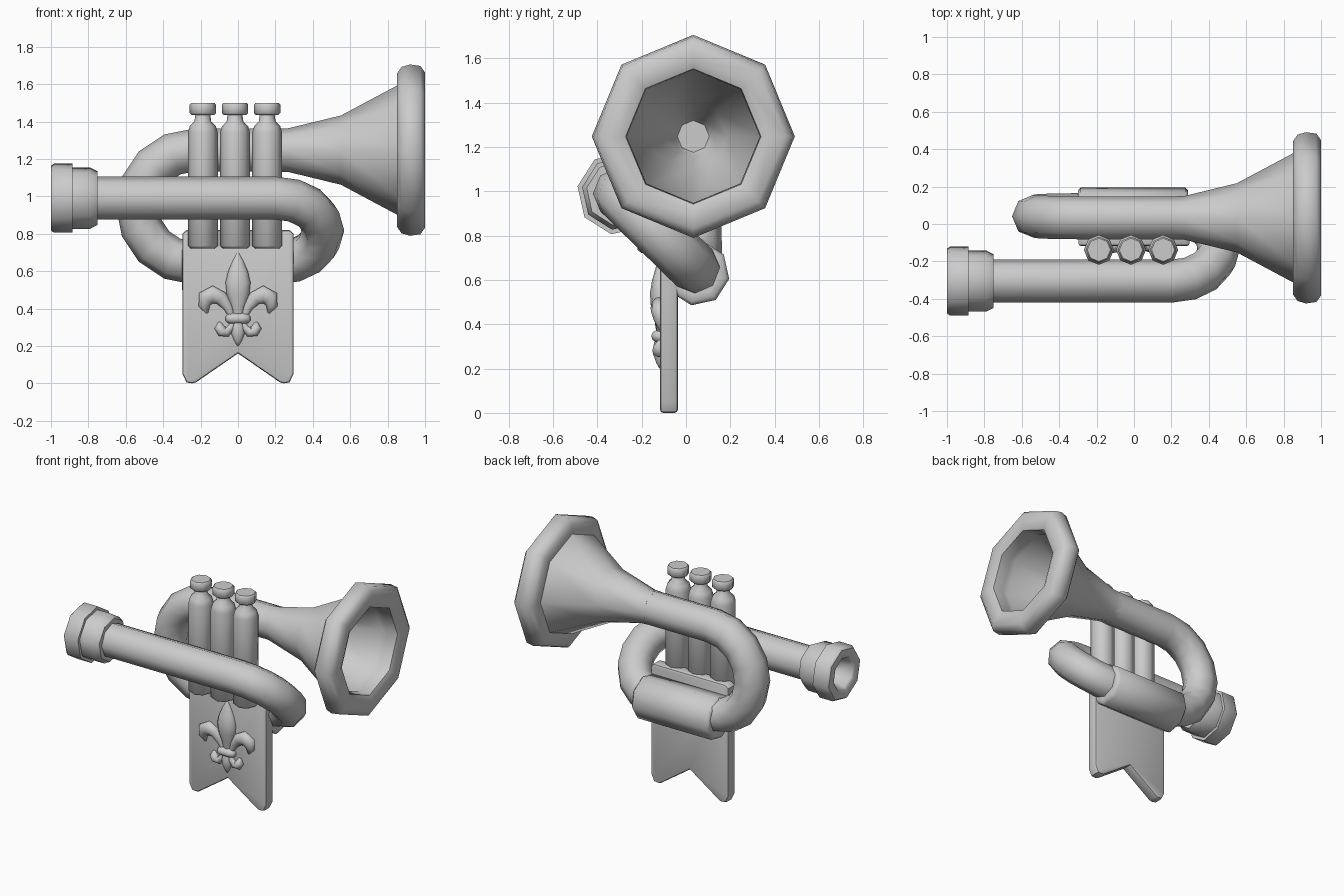
import bpy, bmesh, math
from mathutils import Vector

if "Cube" in bpy.data.objects:
    bpy.data.objects.remove(bpy.data.objects["Cube"])

X, Y, Z = Vector((1, 0, 0)), Vector((0, 1, 0)), Vector((0, 0, 1))


def finish(name, bm, angle=50):
    bmesh.ops.recalc_face_normals(bm, faces=bm.faces[:])
    me = bpy.data.meshes.new(name)
    bm.to_mesh(me)
    bm.free()
    ob = bpy.data.objects.new(name, me)
    bpy.context.collection.objects.link(ob)
    bpy.ops.object.select_all(action='DESELECT')
    ob.select_set(True)
    bpy.context.view_layer.objects.active = ob
    bpy.ops.object.shade_smooth_by_angle(angle=math.radians(angle))
    return ob


def skin(name, rings, sides=8, phase=0, angle=50):
    """Join rings (centre, u, v, radius) into a capped tube."""
    bm = bmesh.new()
    loops = []
    for c, u, v, r in rings:
        loops.append([bm.verts.new(c + (u * math.cos(a) + v * math.sin(a)) * r)
                      for a in (math.tau * i / sides + math.radians(phase) for i in range(sides))])
    for a, b in zip(loops, loops[1:]):
        for i in range(sides):
            j = (i + 1) % sides
            bm.faces.new((a[i], a[j], b[j], b[i]))
    bm.faces.new(loops[0][::-1])
    bm.faces.new(loops[-1])
    return finish(name, bm, angle)


def lathe(name, profile, centre, axis=X, phase=0):
    u, v = (Y, Z) if axis == X else (X, Y)
    return skin(name, [(Vector(centre) + axis * t, u, v, r) for t, r in profile], 8, phase)


def sweep(name, pts, radii, u, sides=8, angle=50):
    pts = [Vector(p) for p in pts]
    rings, old = [], None
    for i, p in enumerate(pts):
        t = (pts[min(i + 1, len(pts) - 1)] - pts[max(i - 1, 0)]).normalized()
        if old:
            u = old.rotation_difference(t) @ u
        rings.append((p, u.copy(), t.cross(u), radii[i]))
        old = t
    return skin(name, rings, sides, 0, angle)


def bend(a, b, cx, side, n=8):
    """Half circle between two (y, z) tube centres, bulging along x."""
    a, b = Vector((cx, *a)), Vector((cx, *b))
    mid, arm = (a + b) / 2, (a - b) / 2
    return [mid + arm * math.cos(math.pi * i / n) + X * side * arm.length * math.sin(math.pi * i / n)
            for i in range(n + 1)]


# Main tubing: lead pipe, right bend, lower pipe, left bend, bell pipe
lead, low, high = (-0.305, 0.99), (0.05, 0.643), (0.033, 1.247)
path = [(-0.80, *lead)] + bend(lead, low, 0.205, 1) + bend(low, high, -0.235, -1) + [(0.27, *high)]
sweep("main_tube", path, [0.115] * len(path), Y.copy())

# Flared bell with thick rim and hollow funnel
lathe("bell", [(0.22, 0.115), (0.27, 0.117), (0.55, 0.185), (0.85, 0.345), (0.85, 0.41), (0.875, 0.445),
               (0.92, 0.458), (0.975, 0.45), (1.0, 0.415), (1.0, 0.34), (0.985, 0.305), (0.91, 0.30),
               (0.86, 0.31), (0.55, 0.155), (0.3, 0.09), (0.25, 0.06)], (0, *high))

# Mouthpiece with cup
lathe("mouthpiece", [(-0.75, 0.10), (-0.75, 0.145), (-0.79, 0.166), (-0.885, 0.166), (-0.885, 0.187),
                     (-0.985, 0.187), (-1.0, 0.175), (-1.0, 0.12), (-0.985, 0.105), (-0.88, 0.08)],
      (0, *lead), phase=-10)

# Sleeve around the lower pipe
lathe("tuning_sleeve", [(-0.30, 0.10), (-0.30, 0.13), (-0.285, 0.147), (0.275, 0.147), (0.29, 0.13),
                        (0.29, 0.10)], (0, 0.05, 0.63), phase=-10)

# Three valves with finger buttons
for n, x in enumerate((-0.188, -0.016, 0.156)):
    lathe(f"valve_{n + 1}", [(0.722, 0.065), (0.735, 0.08), (1.34, 0.08), (1.375, 0.07), (1.40, 0.045),
                             (1.435, 0.04), (1.435, 0.06), (1.445, 0.07), (1.49, 0.07), (1.50, 0.062)],
          (x, -0.138, 0), Z)

# Swallow-tailed banner
bm = bmesh.new()
half = [(0, 0.16), (0.225, 0.005), (0.245, 0.0), (0.275, 0.005), (0.297, 0.05), (0.297, 0.80), (0.275, 0.82)]
outline = half + [(-x, z) for x, z in half[:0:-1]]
face = bm.faces.new([bm.verts.new((x, -0.117, z)) for x, z in outline])
ext = bmesh.ops.extrude_face_region(bm, geom=[face])
for v in ext["geom"]:
    if isinstance(v, bmesh.types.BMVert):
        v.co.y = -0.037
rims = [e for e in bm.edges if abs(e.verts[0].co.y - e.verts[1].co.y) < 1e-4]
bmesh.ops.bevel(bm, geom=rims, offset=0.014, segments=2, profile=0.5, affect='EDGES')
finish("banner", bm, 40)


# Lily emblem on the banner: (x, z, radius) strokes, flattened in depth
def stroke(name, data, side=1, flat=0.85, u=Y):
    ob = sweep(name, [(side * x, 0, z) for x, z, r in data], [r for x, z, r in data], u.copy(), 10, 60)
    for v in ob.data.vertices:
        v.co.y = v.co.y * flat - 0.117


stroke("emblem_petal", [(0, 0.70, 0.003), (0, 0.655, 0.03), (0, 0.60, 0.055), (0, 0.54, 0.07),
                        (0, 0.48, 0.064), (0, 0.41, 0.037), (0, 0.34, 0.02)], flat=0.65)
stroke("emblem_spike", [(0, 0.36, 0.02), (0, 0.30, 0.036), (0, 0.265, 0.037), (0, 0.225, 0.02), (0, 0.20, 0.003)])
stroke("emblem_band", [(-0.066, 0.346, 0.012), (-0.055, 0.346, 0.025), (-0.03, 0.346, 0.031),
                       (0.03, 0.346, 0.031), (0.055, 0.346, 0.025), (0.066, 0.346, 0.012)], flat=1.3)
for label, s in (("left", -1), ("right", 1)):
    stroke(f"emblem_leaf_{label}", [(0.03, 0.35, 0.015), (0.055, 0.41, 0.027), (0.09, 0.455, 0.04),
                                    (0.135, 0.475, 0.05), (0.172, 0.455, 0.048), (0.18, 0.415, 0.032),
                                    (0.165, 0.375, 0.006)], s)
    stroke(f"emblem_curl_{label}", [(0.02, 0.34, 0.014), (0.035, 0.30, 0.02), (0.06, 0.272, 0.025),
                                    (0.085, 0.278, 0.032), (0.10, 0.30, 0.028), (0.098, 0.328, 0.008)], s, 1.1)
